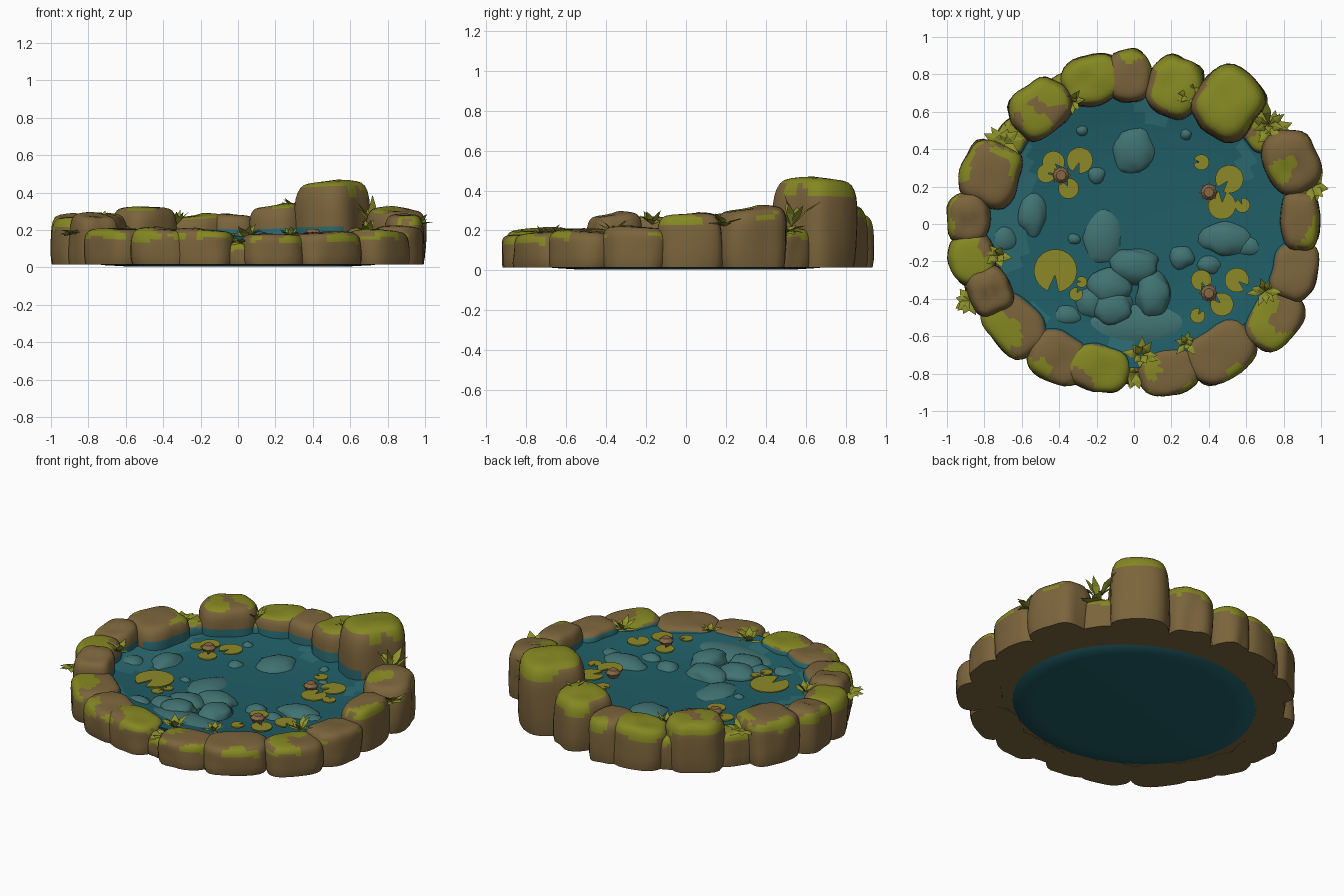
import bpy, bmesh, math, random
from math import sin, cos, pi, atan2
from mathutils import Vector, noise

if "Cube" in bpy.data.objects:
    bpy.data.objects.remove(bpy.data.objects["Cube"])

random.seed(7)

def material(name, rgb):
    m = bpy.data.materials.new(name)
    m.diffuse_color = (*rgb, 1)
    m.use_nodes = True
    m.node_tree.nodes["Principled BSDF"].inputs["Base Color"].default_value = m.diffuse_color
    return m

BROWN = material("brown_stone", (0.20, 0.128, 0.045))
MOSS = material("moss_green", (0.235, 0.245, 0.016))
WATER = material("deep_teal_water", (0.014, 0.112, 0.135))
SHALLOW = material("shallow_teal_water", (0.024, 0.145, 0.165))
PEBBLE = material("pale_teal_pebble", (0.052, 0.168, 0.168))
PAD = material("lily_pad_yellow", (0.27, 0.25, 0.022))
BUD = material("bud_brown", (0.25, 0.14, 0.06))
LEAF = material("leaf_green", (0.27, 0.285, 0.025))

def finish(name, bm, mats, smooth=None):
    bmesh.ops.recalc_face_normals(bm, faces=bm.faces)
    me = bpy.data.meshes.new(name)
    bm.to_mesh(me)
    bm.free()
    for m in mats:
        me.materials.append(m)
    ob = bpy.data.objects.new(name, me)
    bpy.context.collection.objects.link(ob)
    if smooth:
        bpy.context.view_layer.objects.active = ob
        ob.select_set(True)
        bpy.ops.object.shade_smooth_by_angle(angle=math.radians(smooth))
        ob.select_set(False)
    return ob

def loft(bm, rings, close=False):
    """Skin a list of point rings; cap both ends, or join last to first."""
    vs = [[bm.verts.new(p) for p in r] for r in rings]
    n = len(vs[0])
    for a, b in zip(vs, vs[1:] + ([vs[0]] if close else [])):
        for i in range(n):
            bm.faces.new((a[i], a[(i + 1) % n], b[(i + 1) % n], b[i]))
    if not close:
        bm.faces.new(vs[0])
        bm.faces.new(vs[-1])

def ellipse(rx, ry, z, n=64):
    return [(rx * cos(2 * pi * i / n), ry * sin(2 * pi * i / n), z) for i in range(n)]

# rim stones: x, y, tangential half, radial half, height, moss amount
stones = [
    (0.51, 0.65, .175, .195, .462, .75), (0.22, 0.73, .15, .165, .335, .65),
    (-0.03, 0.79, .125, .145, .285, .15), (-0.22, 0.77, .175, .135, .28, .75),
    (-0.50, 0.62, .17, .145, .325, .6), (-0.77, 0.27, .18, .16, .29, .45),
    (-0.885, 0.03, .14, .115, .28, .15), (-0.86, -0.19, .14, .125, .27, .7),
    (-0.77, -0.36, .13, .12, .285, .1), (-0.64, -0.54, .185, .145, .21, .55),
    (-0.40, -0.71, .165, .14, .21, .4), (-0.19, -0.77, .17, .13, .205, .6),
    (0.19, -0.79, .165, .13, .18, .4), (0.46, -0.69, .195, .15, .19, .1),
    (0.75, -0.51, .175, .14, .20, .4), (0.86, -0.25, .165, .125, .22, .15),
    (0.89, 0.02, .165, .105, .285, .2), (0.84, 0.33, .175, .145, .315, .25),
    (0.67, 0.50, .12, .10, .21, .7), (-0.66, 0.45, .12, .09, .22, .8),
    (-0.36, 0.71, .08, .10, .22, .6), (0.01, -0.77, .08, .09, .13, .3),
]

def stone(k, x, y, ta, ra, h, moss):
    bm = bmesh.new()
    a0 = atan2(y, x)
    out = Vector((cos(a0), sin(a0), 0))
    n = 32
    tilt = random.uniform(-.05, .05)
    levels = [(0, .95), (.12, .99), (.3, 1), (.45, 1), (.6, .995), (.7, .985), (.79, .965),
              (.87, .92), (.93, .85), (.965, .76), (.985, .62), (.995, .45), (1, .2)]
    rings = []
    for f, s in levels:
        ring = []
        for i in range(n):
            t = 2 * pi * i / n
            c, d = cos(t), sin(t)
            e = (abs(c) ** 2.8 + abs(d) ** 2.8) ** (-1 / 2.8)
            # chunky irregular outline, drifting a little with height
            w = s * (1 + .11 * noise.noise(Vector((c * 1.6 + k * 4.3, d * 1.6, f * .9))))
            u, v = ra * w * c * e, ta * w * d * e
            z = .015 + f * (h - .015) * (1 + tilt * d)
            ring.append((x + u * cos(a0) - v * sin(a0), y + u * sin(a0) + v * cos(a0), z))
        rings.append(ring)
    loft(bm, rings)
    bmesh.ops.recalc_face_normals(bm, faces=bm.faces)
    bm.normal_update()
    for f in bm.faces:
        c = f.calc_center_median()
        side = f.normal.dot(out)
        patch = noise.noise(c * 6 + Vector((k * 3.1, 0, 0))) * .8 + moss - .45 + .2 * side
        # moss on upward and outward faces, wet tint on inner faces at the waterline
        if c.z > h * .55 and f.normal.z > (.12 if side > 0 else .6) and patch > .02:
            f.material_index = 1
        elif side < -.35 and c.z < .20 and f.normal.z < .5:
            f.material_index = 2
    finish(f"rim_stone_{k + 1}", bm, [BROWN, MOSS, SHALLOW], 38)

for k, s in enumerate(stones):
    stone(k, *s)

# base ring that fills the gaps between the stones
bm = bmesh.new()
loft(bm, [ellipse(.70, .65, .016), ellipse(.87, .82, .016), ellipse(.87, .82, .10),
          ellipse(.84, .79, .14), ellipse(.74, .70, .14)], close=True)
finish("rim_base", bm, [BROWN], 40)

# water body: shallow dished top and slightly bulged underside
bm = bmesh.new()
loft(bm, [ellipse(.35, .33, .004), ellipse(.6, .56, .006), ellipse(.73, .67, .013), ellipse(.80, .75, .10),
          ellipse(.82, .77, .168), ellipse(.75, .70, .162), ellipse(.70, .65, .156), ellipse(.64, .6, .148),
          ellipse(.58, .54, .138), ellipse(.3, .28, .126)])
for f in bm.faces:
    c = f.calc_center_median()
    if c.z > .14 and noise.noise(c * 3.5 + Vector((2, 7, 0))) > .12:
        f.material_index = 1
finish("water", bm, [WATER, SHALLOW], 50)

# sunken pebbles: x, y, half sizes, top height
pebbles = [
    (0, .40, .12, .13, .17), (-.55, .05, .09, .12, .175), (-.70, -.08, .08, .09, .175),
    (-.17, -.07, .12, .17, .155), (0, -.22, .14, .10, .185), (-.13, -.34, .12, .10, .185),
    (-.11, -.45, .12, .10, .19), (.10, -.38, .10, .12, .195), (-.23, -.42, .09, .09, .17),
    (.50, -.08, .14, .10, .175), (.26, -.18, .08, .07, .16), (.40, -.22, .08, .06, .16),
    (-.36, -.49, .10, .07, .165), (-.20, .26, .06, .06, .15), (-.28, .50, .045, .04, .16),
    (.28, .48, .04, .04, .16), (.37, .34, .05, .04, .15), (.02, -.55, .34, .13, .166),
    (.62, -.12, .08, .07, .165), (-.32, -.08, .05, .04, .145),
]
for k, (x, y, rx, ry, top) in enumerate(pebbles):
    bm = bmesh.new()
    bmesh.ops.create_icosphere(bm, subdivisions=3, radius=1)
    for v in bm.verts:
        w = 1 + .25 * noise.noise(v.co * 1.5 + Vector((k * 5.0, 1, 2)))
        v.co = Vector((x + v.co.x * rx * w, y + v.co.y * ry * w, top - .065 + v.co.z * .065))
    finish(f"pebble_{k + 1}", bm, [PEBBLE], 60)

# lily pads: notched thin discs with x, y, radius, notch direction
pads = [
    (-.29, .34, .07, 4.4), (-.43, .33, .06, 5.5), (-.47, .27, .05, 0), (-.35, .19, .055, 2),
    (-.42, -.25, .115, 4.6), (-.31, -.375, .036, 1), (-.28, -.31, .03, 3), (.51, .24, .075, 4),
    (.47, .10, .075, 1.5), (.36, .33, .042, 3), (.58, .10, .04, 2), (.36, -.30, .055, 5),
    (.55, -.30, .065, 5.6), (.47, -.43, .062, 2.4), (.34, -.49, .04, 1),
]
for k, (x, y, r, a) in enumerate(pads):
    bm = bmesh.new()
    pts = [(x + r * .2 * cos(a), y + r * .2 * sin(a))]
    for i in range(23):
        t = a + .26 + (2 * pi - .52) * i / 22
        pts.append((x + r * cos(t), y + r * sin(t)))
    loft(bm, [[(p[0], p[1], z) for p in pts] for z in (.166, .174)])
    finish(f"lily_pad_{k + 1}", bm, [PAD])

def leaf(bm, base, az, tilt, length, width):
    """Pointed leaf with a raised crease on both sides."""
    d = Vector((cos(az) * cos(tilt), sin(az) * cos(tilt), sin(tilt)))
    s = Vector((-sin(az), cos(az), 0))
    up = d.cross(s)
    b = Vector(base)
    mid = b + d * length * .5
    p = [b, mid + s * width, b + d * length - up * length * .12, mid - s * width,
         mid - up * width * .1, mid + up * width * .2]
    v = [bm.verts.new(q) for q in p]
    for m in (4, 5):
        for i in range(4):
            bm.faces.new((v[i], v[(i + 1) % 4], v[m]))

# lily buds: small core with a cup of petals
for k, (x, y) in enumerate([(-.39, .26), (.40, .17), (.40, -.37)]):
    bm = bmesh.new()
    loft(bm, [[(x + px, y + py, z) for px, py, _ in ellipse(r, r, 0, 10)]
              for r, z in ((.03, .16), (.043, .187), (.026, .207))])
    for i in range(8):
        leaf(bm, (x, y, .175), i * pi / 4, .4, .055, .016)
    finish(f"lily_bud_{k + 1}", bm, [BUD])

# plant tufts: x, y, base z, leaf length, leaf width, leaf count, upright tilt
tufts = [
    (-.70, .43, .21, .12, .030, 14, .35), (-.33, .66, .22, .11, .018, 9, .95),
    (.30, .70, .30, .10, .024, 12, .55), (.72, .53, .22, .20, .024, 7, 1.15),
    (.74, .50, .19, .11, .032, 11, .35), (.95, .20, .22, .10, .030, 10, .5),
    (.70, -.36, .18, .10, .020, 9, .6), (.01, -.80, .13, .09, .030, 14, .25),
    (.04, -.70, .15, .12, .024, 10, .65), (.28, -.64, .17, .08, .018, 8, .7),
    (-.73, -.17, .23, .10, .024, 9, .7), (-.88, -.41, .18, .085, .028, 13, .3),
]
for k, (x, y, z, ln, wd, n, tilt) in enumerate(tufts):
    bm = bmesh.new()
    for i in range(n):
        leaf(bm, (x, y, z), 2 * pi * i / n + random.uniform(-.3, .3),
             min(1.45, tilt + random.uniform(-.35, .45)), ln * random.uniform(.7, 1.05), wd)
    finish(f"plant_tuft_{k + 1}", bm, [LEAF])
